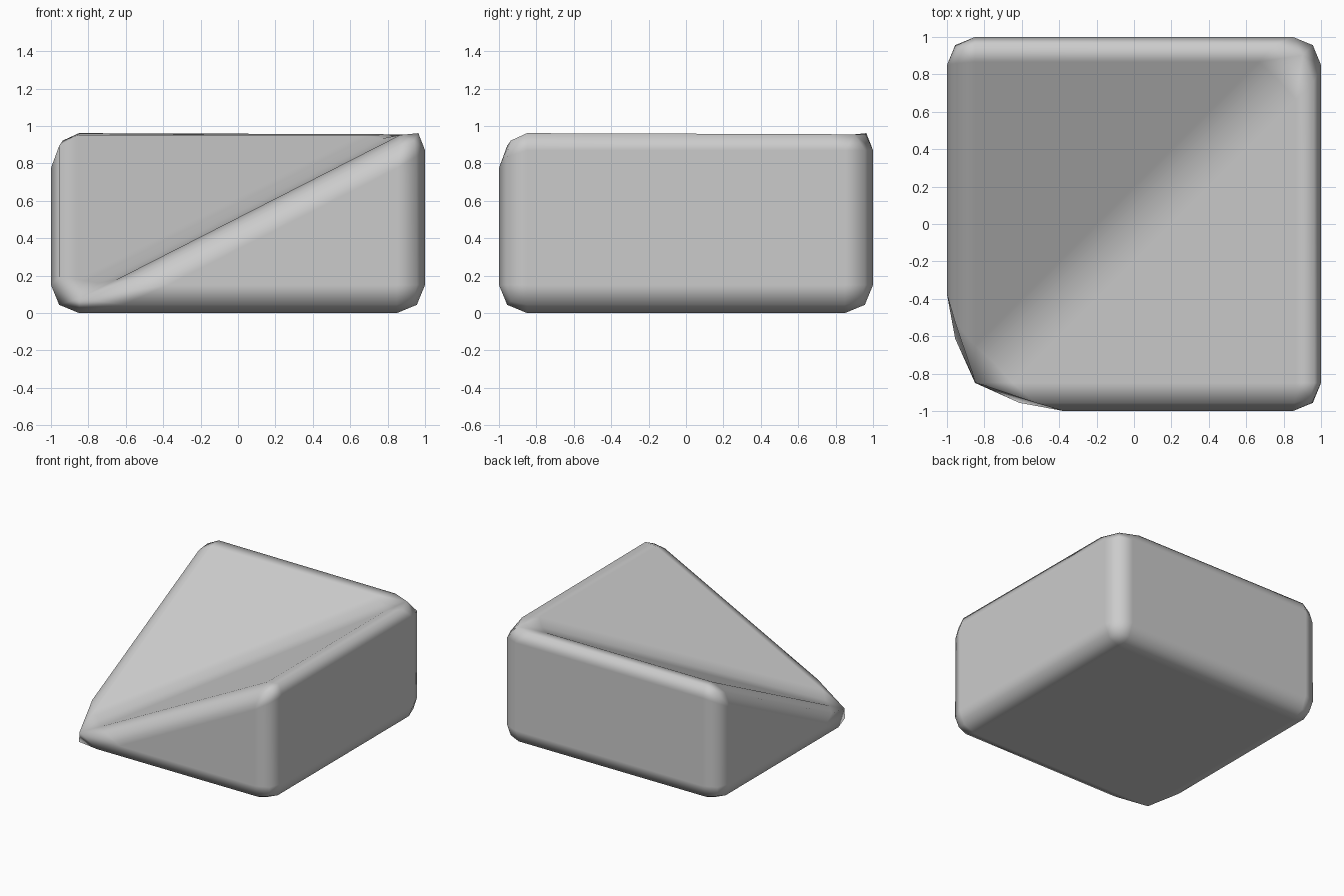
import bpy, bmesh

if "Cube" in bpy.data.objects:
    bpy.data.objects.remove(bpy.data.objects["Cube"])

# Block with a valley top: one low corner, three high corners
H = 1.02
bm = bmesh.new()
low, b, c, d = [bm.verts.new(p) for p in
                ((-1, -1, 0), (1, -1, 0), (1, 1, 0), (-1, 1, 0))]
tb, tc, td = [bm.verts.new(p) for p in ((1, -1, H), (1, 1, H), (-1, 1, H))]
for f in ((low, d, c, b), (low, b, tb), (low, td, d), (b, c, tc, tb),
          (c, d, td, tc), (low, tb, tc), (low, tc, td)):
    bm.faces.new(f)
bmesh.ops.recalc_face_normals(bm, faces=bm.faces)
me = bpy.data.meshes.new("valley_block")
bm.to_mesh(me)
bm.free()
ob = bpy.data.objects.new("valley_block", me)
bpy.context.collection.objects.link(ob)
bpy.context.view_layer.objects.active = ob
ob.select_set(True)
bpy.ops.object.shade_smooth()

# Rounded edges
m = ob.modifiers.new("rounding", 'BEVEL')
m.width = 0.15
m.segments = 2
m.limit_method = 'NONE'
m.use_clamp_overlap = False
m.harden_normals = True
